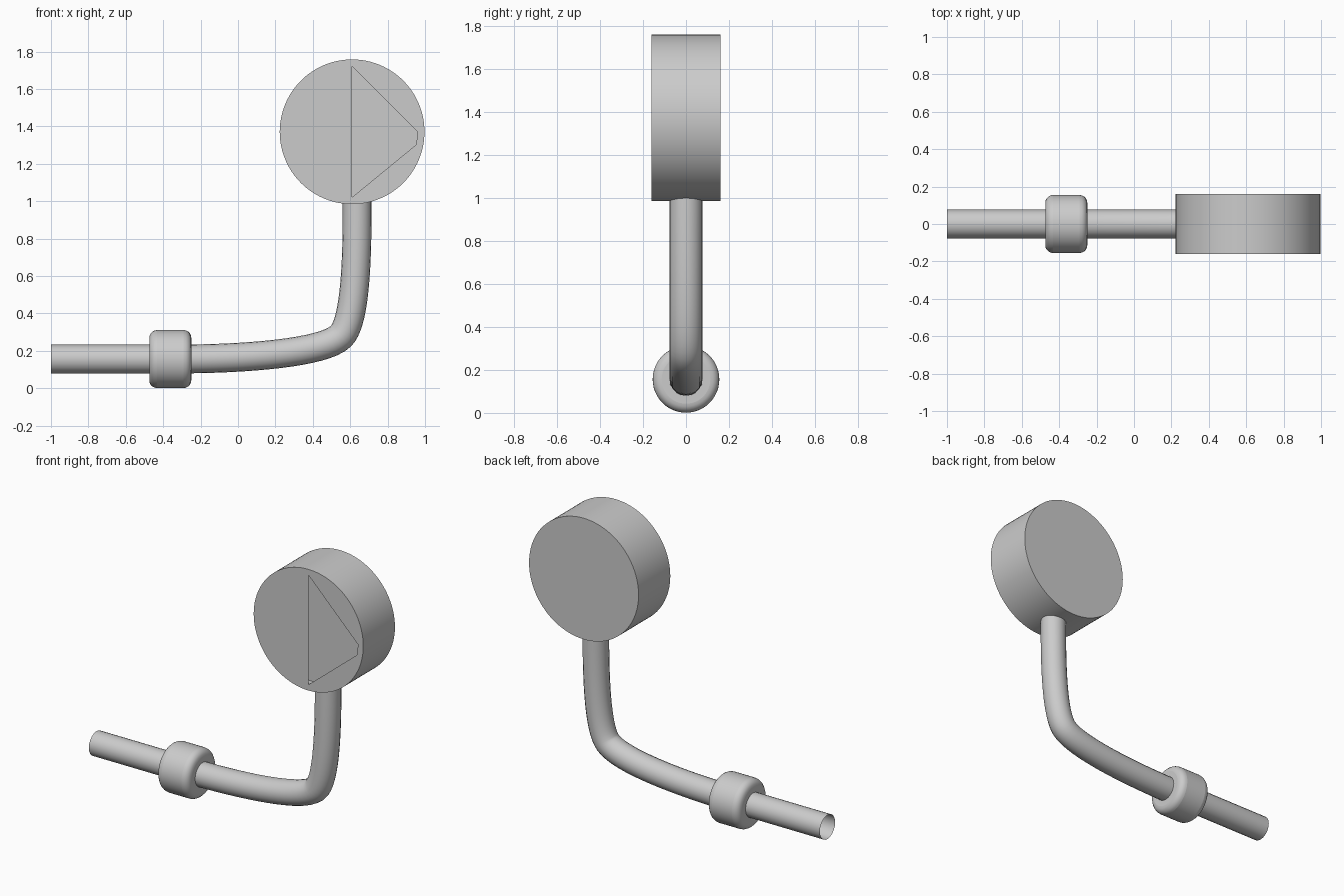
import bpy, bmesh
from math import sin, cos, pi, radians

if "Cube" in bpy.data.objects:
    bpy.data.objects.remove(bpy.data.objects["Cube"])

PIPE_Z, PIPE_R = 0.156, 0.077
CX, CZ, FRONT, BACK = 0.61, 1.371, -0.16, 0.16   # gauge head centre and faces
R_OUT, R_IN, RECESS = 0.387, 0.35, 0.05


def make_object(name, bm):
    me = bpy.data.meshes.new(name)
    bm.to_mesh(me)
    bm.free()
    ob = bpy.data.objects.new(name, me)
    bpy.context.collection.objects.link(ob)
    return ob


def smooth(ob, angle=35):
    bpy.ops.object.select_all(action='DESELECT')
    ob.select_set(True)
    bpy.context.view_layer.objects.active = ob
    bpy.ops.object.shade_smooth_by_angle(angle=radians(angle))


# Bent pipe: swept circle, open at its ends
path = [  # (point, left handle, right handle) in x, z
    ((-1.0, PIPE_Z), (-1.2, PIPE_Z), (-0.8, PIPE_Z)),
    ((-0.35, PIPE_Z), (-0.5, PIPE_Z), (0.05, PIPE_Z)),
    ((0.55, 0.278), (0.46, 0.19), (0.617, 0.345)),
    ((0.637, 0.95), (0.637, 0.6), (0.637, 0.96)),
    ((0.637, 1.0), (0.637, 0.98), (0.637, 1.02)),
]
cu = bpy.data.curves.new("pipe", 'CURVE')
cu.dimensions = '3D'
cu.bevel_depth = PIPE_R
cu.bevel_resolution = 8
cu.resolution_u = 16
sp = cu.splines.new('BEZIER')
sp.bezier_points.add(len(path) - 1)
for bp, (co, left, right) in zip(sp.bezier_points, path):
    bp.handle_left_type = bp.handle_right_type = 'FREE'
    bp.co = (co[0], 0, co[1])
    bp.handle_left = (left[0], 0, left[1])
    bp.handle_right = (right[0], 0, right[1])
pipe = bpy.data.objects.new("pipe", cu)
bpy.context.collection.objects.link(pipe)
pipe.select_set(True)
bpy.context.view_layer.objects.active = pipe
bpy.ops.object.convert(target='MESH')
smooth(bpy.context.view_layer.objects.active)

# Rounded coupling collar around the pipe
bpy.ops.mesh.primitive_cylinder_add(vertices=48, radius=0.155, depth=0.225,
                                    location=(-0.362, 0, PIPE_Z), rotation=(0, pi / 2, 0))
collar = bpy.context.object
collar.name = "collar"
bev = collar.modifiers.new("round", 'BEVEL')
bev.width = 0.042
bev.segments = 5
bev.limit_method = 'ANGLE'
smooth(collar, 60)

# Round gauge case: drum with a shallow recess in its front
N = 96
bm = bmesh.new()


def ring(r, y):
    return [bm.verts.new((CX + r * cos(2 * pi * i / N), y, CZ + r * sin(2 * pi * i / N)))
            for i in range(N)]


rings = [ring(R_OUT, BACK), ring(R_OUT, FRONT), ring(R_IN, FRONT), ring(R_IN, FRONT + RECESS)]
for a, b in zip(rings, rings[1:]):
    for i in range(N):
        j = (i + 1) % N
        bm.faces.new((a[i], a[j], b[j], b[i]))
bm.faces.new(rings[0])
bm.faces.new(rings[-1])
bmesh.ops.recalc_face_normals(bm, faces=bm.faces)
smooth(make_object("gauge_case", bm))

# Front cover: disc segments left around the four-sided opening
bm = bmesh.new()
for a0, a1 in ((90, 270), (0, 90), (-90, -11.25), (-11.25, 0)):
    n = round((a1 - a0) / 3.75)
    arc = [radians(a0 + (a1 - a0) * k / n) for k in range(n + 1)]
    bm.faces.new([bm.verts.new((CX + R_IN * cos(t), FRONT, CZ + R_IN * sin(t))) for t in arc])
bmesh.ops.remove_doubles(bm, verts=bm.verts, dist=1e-5)
make_object("gauge_cover", bm)
